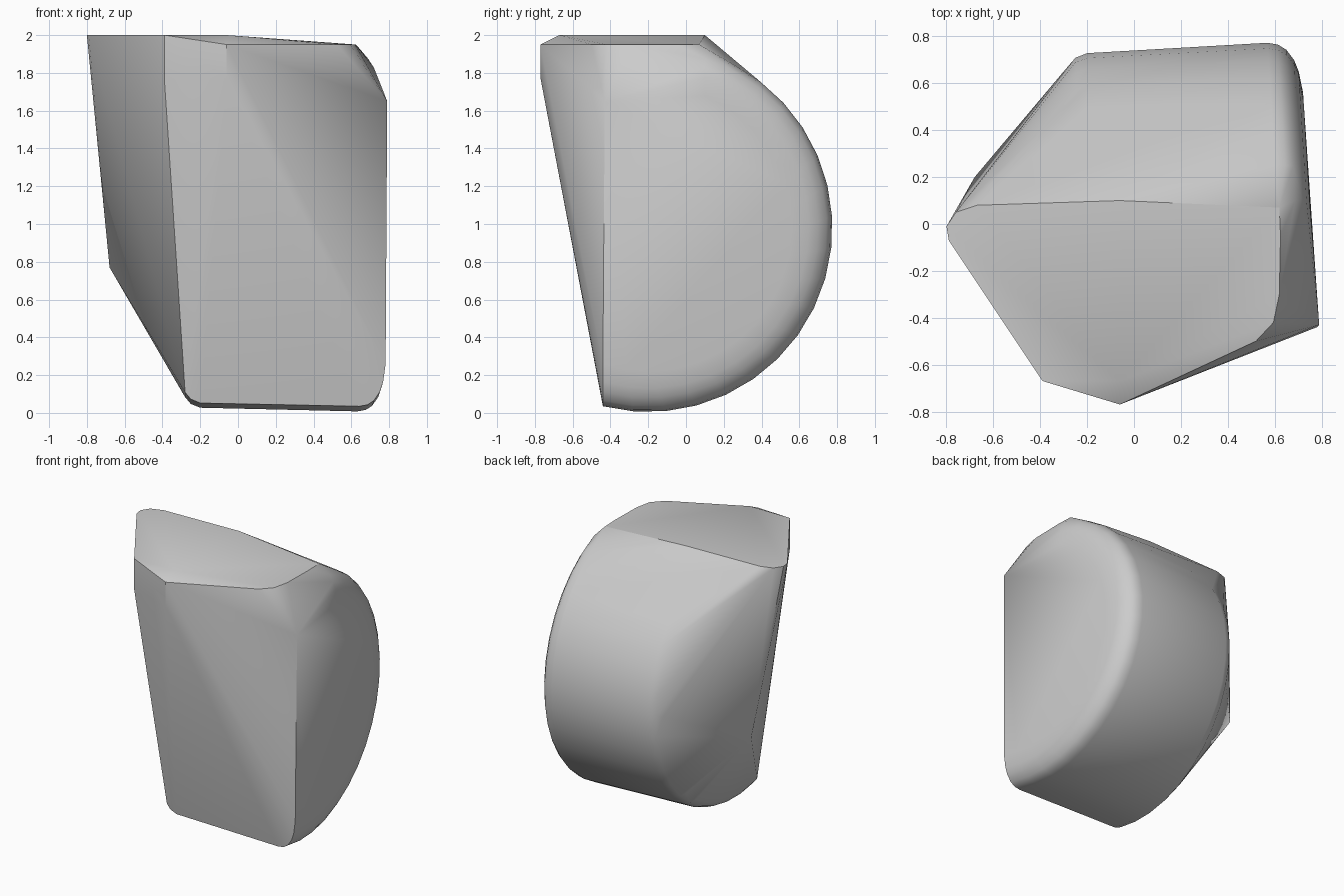
import bpy, bmesh, math

cube = bpy.data.objects.get("Cube")
if cube:
    bpy.data.objects.remove(cube)

FRONT = -0.44  # plane where the barrel is cut off


def barrel_ring(x, slant, radius, cy, cz, steps=18):
    """Arc from the cut front edge, under the barrel and up the back."""
    start = -math.pi / 2 - math.asin((cy - FRONT) / radius)
    end = math.acos((0.1 - cy) / radius)
    points = []
    for i in range(steps + 1):
        a = start + (end - start) * i / steps
        y = cy + radius * math.cos(a)
        points.append((x - slant * y, y, cz + radius * math.sin(a)))
    return points


points = []

# Rounded rim and flat end on the +x side
for x, radius in ((0.616, 0.975), (0.66, 0.967), (0.694, 0.945),
                  (0.725, 0.9), (0.742, 0.85), (0.755, 0.76)):
    points += barrel_ring(x, 0.06, radius, -0.2, 0.98)

# Narrower rounded rim on the -x side
for x, radius in ((-0.2, 0.945), (-0.25, 0.925), (-0.28, 0.89)):
    points += barrel_ring(x, 0, radius, -0.215, 0.97)

# Level top with its pointed side
points += [(x, y, 2) for x, y in ((-0.79, -0.07), (-0.8, -0.01), (-0.76, 0.05),
                                  (-0.67, 0.08), (-0.06, 0.1), (-0.06, -0.67),
                                  (-0.39, -0.67))]
# Slightly lower top edge on the +x side
points += [(x, y, 1.95) for x, y in ((0.62, 0.07), (0.625, -0.05), (0.62, -0.3),
                                     (0.595, -0.42), (0.52, -0.5), (-0.06, -0.77))]
# Front ridge, front corners and low side corner
points += [(-0.06, -0.77, 1.77), (-0.39, -0.67, 1.77), (0.79, -0.43, 1.65),
           (-0.68, 0.2, 0.77)]

# Wrap everything in one convex skin
bm = bmesh.new()
for p in points:
    bm.verts.new(p)
hull = bmesh.ops.convex_hull(bm, input=bm.verts)
spare = {g for g in hull["geom_interior"] + hull["geom_unused"]
         if isinstance(g, bmesh.types.BMVert)}
bmesh.ops.delete(bm, geom=list(spare), context="VERTS")
bmesh.ops.dissolve_limit(bm, angle_limit=math.radians(0.5),
                         verts=bm.verts, edges=bm.edges)
bmesh.ops.recalc_face_normals(bm, faces=bm.faces)
mesh = bpy.data.meshes.new("rounded_block")
bm.to_mesh(mesh)
bm.free()

block = bpy.data.objects.new("rounded_block", mesh)
bpy.context.collection.objects.link(block)

# Plain grey surface
grey = bpy.data.materials.new("light_grey")
grey.use_nodes = True
colour = (0.6, 0.6, 0.6, 1)
grey.diffuse_color = colour
grey.node_tree.nodes["Principled BSDF"].inputs["Base Color"].default_value = colour
mesh.materials.append(grey)

bpy.context.view_layer.objects.active = block
block.select_set(True)
bpy.ops.object.shade_smooth_by_angle(angle=math.radians(30))
